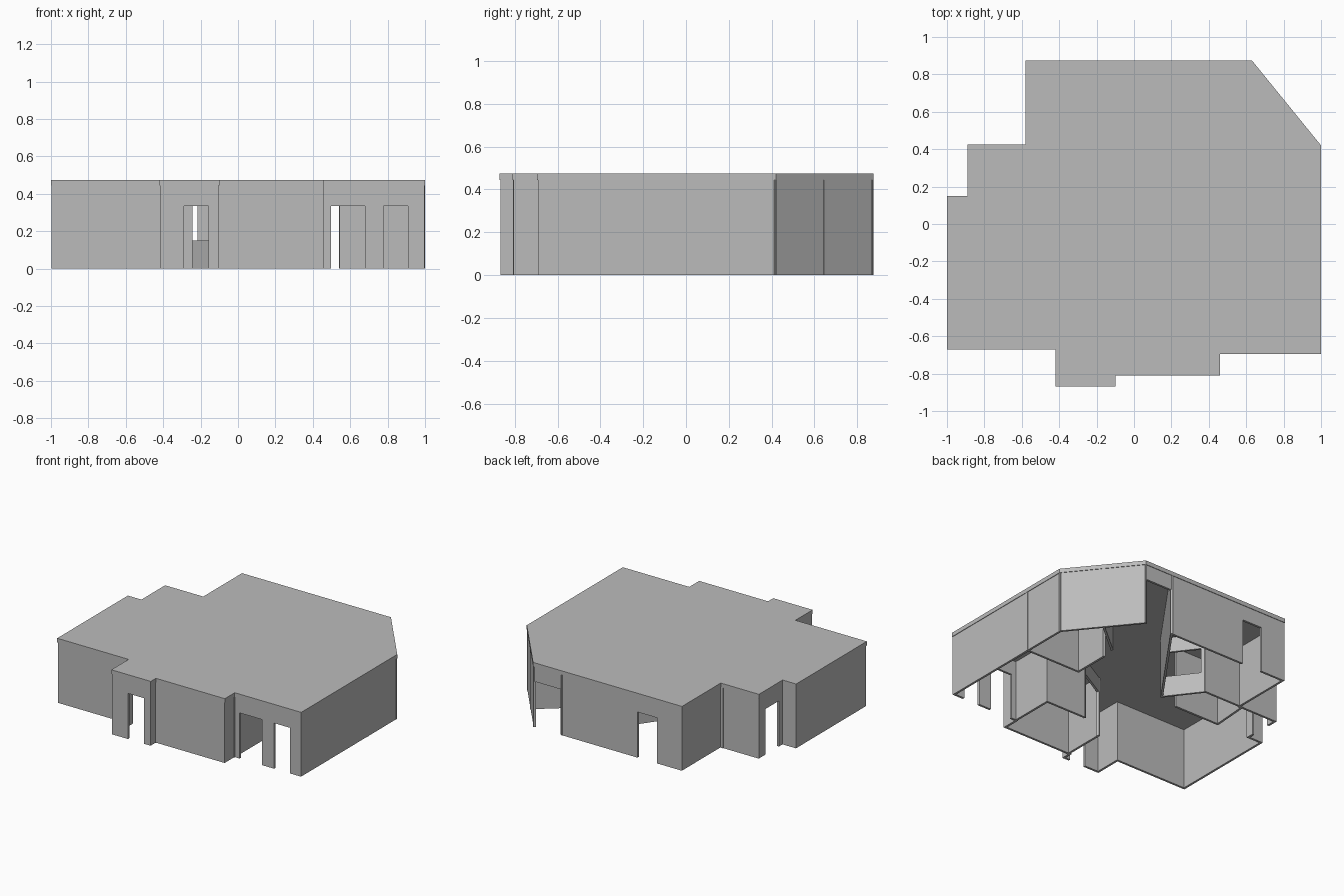
import bpy, bmesh
from mathutils import Vector

if "Cube" in bpy.data.objects:
    bpy.data.objects.remove(bpy.data.objects["Cube"])

TOP, CEILING, HEAD = 0.475, 0.445, 0.335
THICK, INSET = 0.016, 0.004

plaster = bpy.data.materials.new("grey_plaster")
plaster.use_nodes = True
plaster.diffuse_color = (0.5, 0.5, 0.5, 1)
plaster.node_tree.nodes["Principled BSDF"].inputs["Base Color"].default_value = (0.5, 0.5, 0.5, 1)


def finish(name, bm):
    bmesh.ops.recalc_face_normals(bm, faces=bm.faces)
    mesh = bpy.data.meshes.new(name)
    bm.to_mesh(mesh)
    bm.free()
    mesh.materials.append(plaster)
    obj = bpy.data.objects.new(name, mesh)
    bpy.context.scene.collection.objects.link(obj)


def prism(bm, points, low, high):
    base = bm.faces.new([bm.verts.new((p[0], p[1], low)) for p in points])
    top = bmesh.ops.extrude_face_region(bm, geom=[base], use_keep_orig=True)
    verts = [g for g in top["geom"] if isinstance(g, bmesh.types.BMVert)]
    bmesh.ops.translate(bm, verts=verts, vec=(0, 0, high - low))


def wall(name, start, end, openings=()):
    """Straight wall; each opening is (from, to, sill height) along its length."""
    start, end = Vector(start), Vector(end)
    length = (end - start).length
    along = (end - start).normalized()
    side = Vector((-along.y, along.x)) * THICK / 2
    bm = bmesh.new()

    def block(a, b, low, high):
        p, q = start + along * a, start + along * b
        prism(bm, [p - side, q - side, q + side, p + side], low, high)

    at = -THICK / 2
    for a, b, sill in openings:
        if a > at:
            block(at, a, 0, CEILING)
        block(a, b, HEAD, CEILING)
        if sill:
            block(a, b, 0, sill)
        at = b
    if length + THICK / 2 > at:
        block(at, length + THICK / 2, 0, CEILING)
    finish(name, bm)


# Building footprint, counter-clockwise from the front corner
outline = [Vector(p) for p in (
    (-1, -.67), (-.42, -.67), (-.42, -.87), (-.1, -.87), (-.1, -.81),
    (.46, -.81), (.46, -.695), (1, -.695), (1, .42), (.63, .875),
    (-.58, .875), (-.58, .425), (-.89, .425), (-.89, .15), (-1, .15))]

# Roof slab
roof = bmesh.new()
prism(roof, outline, CEILING, TOP)
finish("roof", roof)


# Outer walls, set just inside the roof edge with mitred corners
def inset_corner(i, d):
    p = outline[i]
    u = (p - outline[i - 1]).normalized()
    v = (outline[(i + 1) % len(outline)] - p).normalized()
    return p + (v - u) * d / (u.x * v.y - u.y * v.x)


doors = {2: [(.12, .25, 0)], 6: [(.05, .23, 0), (.33, .46, 0)],
         9: [(0, .23, 0), (.84, 1.0, 0)], 12: [(.07, .225, 0)]}
corners = [inset_corner(i, INSET + THICK / 2) for i in range(len(outline))]
for i, corner in enumerate(corners):
    wall(f"outer_wall_{i + 1}", corner, corners[(i + 1) % len(corners)], doors.get(i, ()))

# Front room
wall("front_room_right_wall", (.452, -.69), (.452, -.36))
wall("front_room_back_wall", (.452, -.36), (.13, -.36))
wall("front_room_left_wall", (-.1, -.8), (-.1, -.49))
wall("front_room_doorway", (-.1, -.49), (.13, -.36), [(.01, .255, 0)])

# Side room
wall("side_room_wall", (.99, .08), (.55, .08))
wall("side_room_inner_wall", (.55, .08), (.55, .34))
wall("side_room_doorway", (.55, .34), (.57, .45), [(.01, .1, 0)])
wall("side_room_angled_wall", (.57, .45), (.805, .645))

# Back room with a serving window
wall("back_room_angled_wall", (.4, .865), (-.09, .18))
wall("serving_window_wall", (-.09, .18), (-.27, .415), [(.03, .27, .15)])
wall("back_room_wall", (-.27, .417), (-.58, .417))

# Small entry room
wall("entry_front_wall", (-.25, .14), (-.61, .14))
wall("entry_side_wall", (-.61, .14), (-.59, .417))
